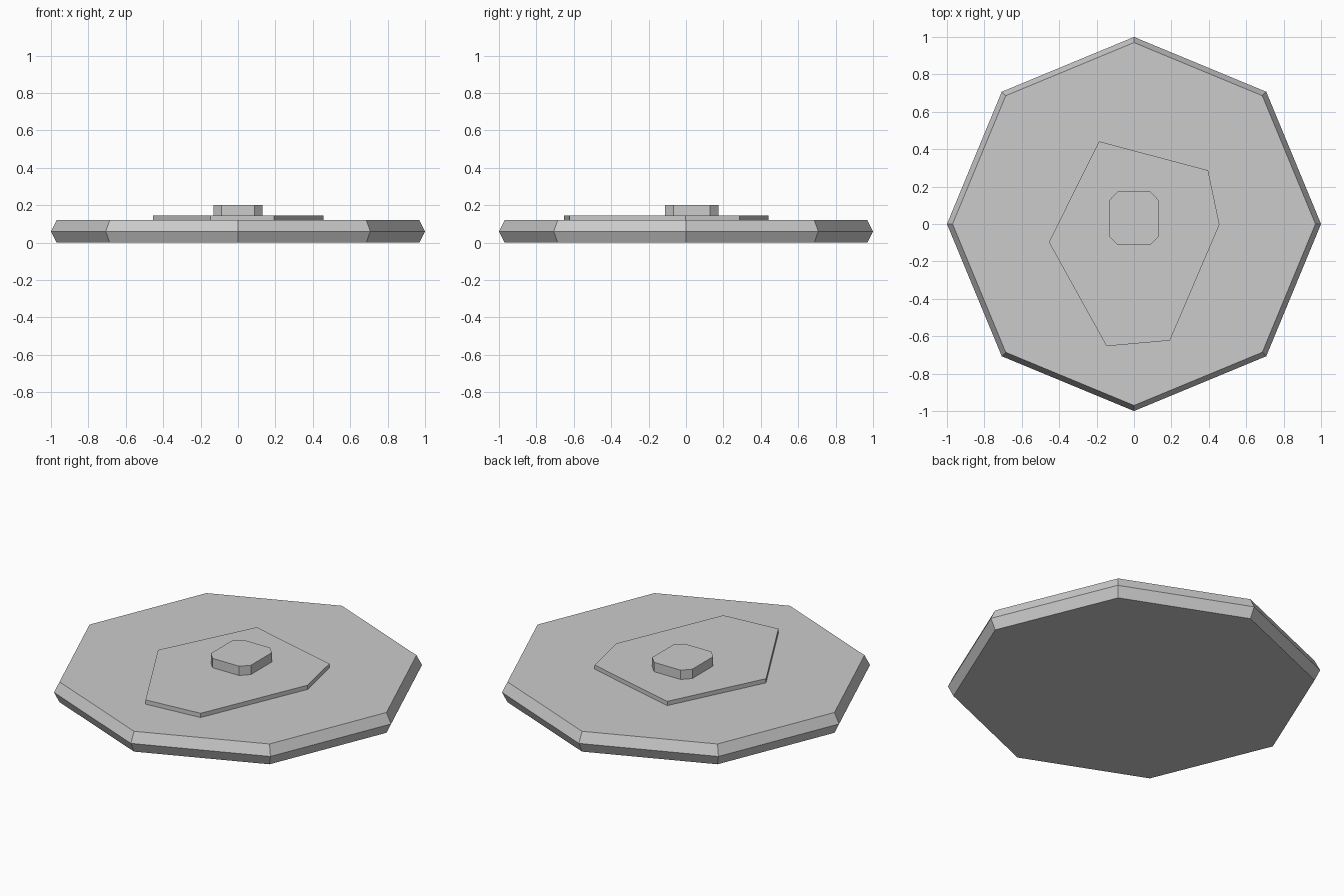
import bpy, bmesh
from math import cos, sin, pi

if "Cube" in bpy.data.objects:
    bpy.data.objects.remove(bpy.data.objects["Cube"])


def loft(name, rings):
    """Closed solid skinned through matching rings of 3D points."""
    bm = bmesh.new()
    loops = [[bm.verts.new(p) for p in ring] for ring in rings]
    n = len(loops[0])
    for low, high in zip(loops, loops[1:]):
        for i in range(n):
            j = (i + 1) % n
            bm.faces.new((low[i], low[j], high[j], high[i]))
    bm.faces.new(loops[0][::-1])
    bm.faces.new(loops[-1])
    bmesh.ops.recalc_face_normals(bm, faces=bm.faces)
    mesh = bpy.data.meshes.new(name)
    bm.to_mesh(mesh)
    bm.free()
    obj = bpy.data.objects.new(name, mesh)
    bpy.context.collection.objects.link(obj)
    return obj


def octagon(r, z):
    return [(r * cos(i * pi / 4), r * sin(i * pi / 4), z) for i in range(8)]


def prism(name, outline, z0, z1):
    return loft(name, [[(x, y, z) for x, y in outline] for z in (z0, z1)])


# Eight-sided disc with a ridged rim
loft("base_disc", [octagon(0.97, 0), octagon(1, 0.06), octagon(0.97, 0.12)])

# Thin irregular six-sided plate
plate = [(-0.187, 0.442), (-0.455, -0.097), (-0.147, -0.653),
         (0.192, -0.623), (0.457, -0.003), (0.396, 0.287)]
prism("raised_plate", plate, 0.12, 0.145)

# Central block with cut corners
w, inner, back, front, cut = 0.131, 0.087, 0.174, -0.113, 0.046
knob = [(w, front + cut), (w, back - cut), (inner, back), (-inner, back),
        (-w, back - cut), (-w, front + cut), (-inner, front), (inner, front)]
prism("center_knob", knob, 0.145, 0.2)
